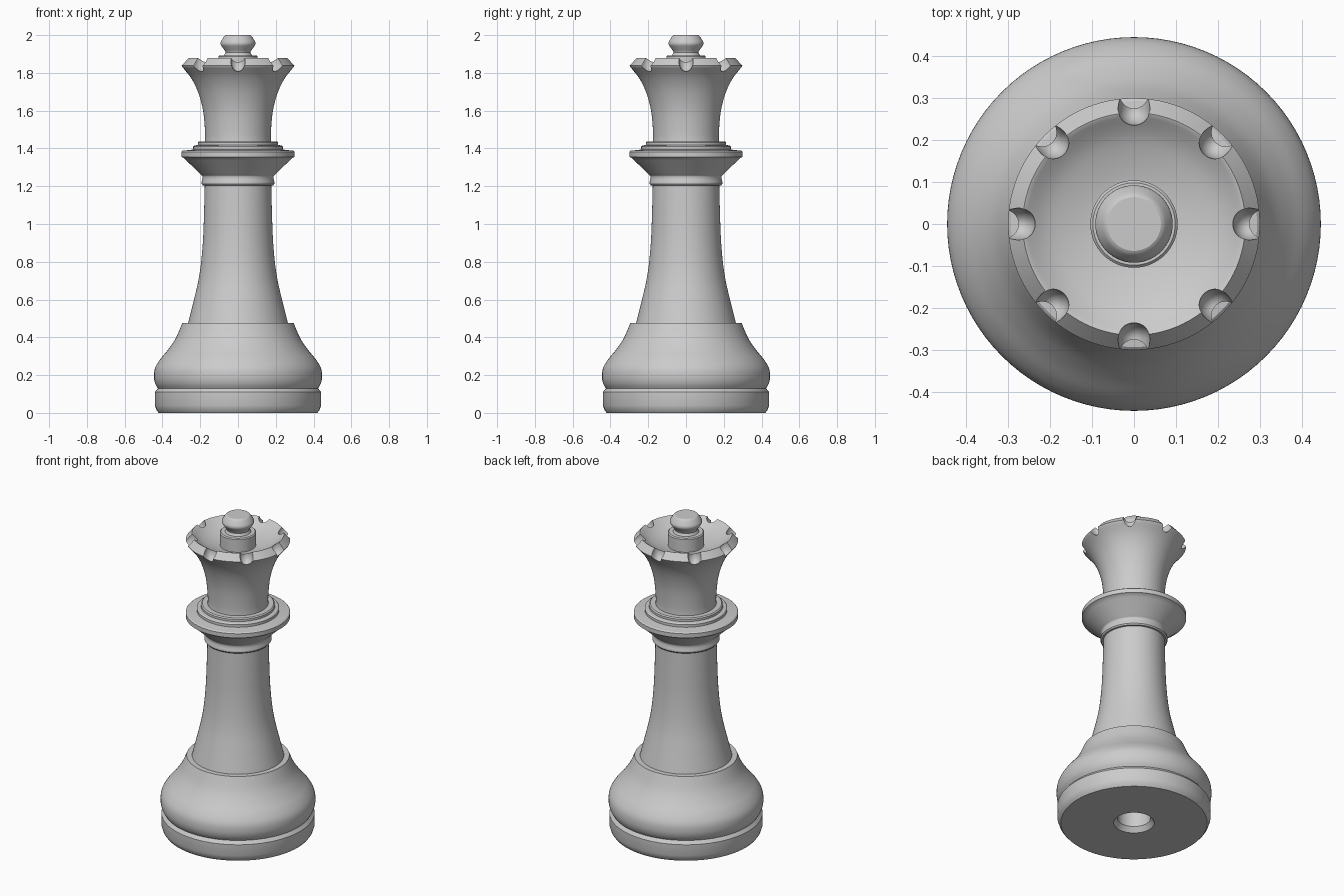
import bpy, bmesh
from math import sin, cos, pi, radians

cube = bpy.data.objects.get("Cube")
if cube:
    bpy.data.objects.remove(cube, do_unlink=True)

SEGMENTS = 96
grey = bpy.data.materials.new("satin grey")
grey.use_nodes = True
tone = (0.6, 0.6, 0.6, 1)
grey.diffuse_color = tone
grey.node_tree.nodes["Principled BSDF"].inputs["Base Color"].default_value = tone


def smooth(points, steps=5):
    """Catmull-Rom curve through the points of a profile."""
    p = [points[0]] + points + [points[-1]]
    out = []
    for a, b, c, d in zip(p, p[1:], p[2:], p[3:]):
        for s in range(steps):
            t = s / steps
            out.append(tuple(
                b[k] + 0.5 * t * (c[k] - a[k] + t * (2*a[k] - 5*b[k] + 4*c[k] - d[k]
                                  + t * (3 * (b[k] - c[k]) + d[k] - a[k])))
                for k in (0, 1)))
    return out + [points[-1]]


def lathe(name, profile, segments=SEGMENTS):
    """Revolve a (radius, height) profile around z."""
    bm = bmesh.new()
    rings = [[bm.verts.new((r * cos(2 * pi * i / segments), r * sin(2 * pi * i / segments), z))
              for i in range(segments)] for r, z in profile]
    for low, high in zip(rings, rings[1:]):
        for i in range(segments):
            j = (i + 1) % segments
            bm.faces.new((low[i], low[j], high[j], high[i]))
    bmesh.ops.remove_doubles(bm, verts=bm.verts, dist=1e-5)
    mesh = bpy.data.meshes.new(name)
    bm.to_mesh(mesh)
    bm.free()
    mesh.materials.append(grey)
    obj = bpy.data.objects.new(name, mesh)
    bpy.context.collection.objects.link(obj)
    return obj


def activate(obj):
    bpy.ops.object.select_all(action='DESELECT')
    obj.select_set(True)
    bpy.context.view_layer.objects.active = obj


# Foot disc with the countersunk hole underneath
foot = lathe("foot", [(0, 0.4), (0.095, 0.4), (0.095, 0.03), (0.117, 0), (0.42, 0),
                      (0.432, 0.015), (0.44, 0.04), (0.44, 0.11), (0.424, 0.13)])

# Swelling bell above the foot, with a ledge on top
bell = lathe("bell", smooth([(0.424, 0.13), (0.438, 0.155), (0.445, 0.19), (0.44, 0.235),
                             (0.415, 0.28), (0.37, 0.335), (0.33, 0.395), (0.295, 0.475)])
             + [(0.26, 0.475)])

# Tapering stem
stem = lathe("stem", smooth([(0.264, 0.475), (0.233, 0.6), (0.21, 0.7), (0.195, 0.8),
                             (0.185, 0.92), (0.18, 1.05), (0.176, 1.205)]))

# Flared collar with two stepped rings
collar = lathe("collar", [(0.174, 1.205), (0.187, 1.205), (0.193, 1.213)]
               + smooth([(0.193, 1.22), (0.188, 1.25), (0.205, 1.27), (0.288, 1.35)])
               + [(0.3, 1.355), (0.3, 1.382), (0.293, 1.388), (0.237, 1.394),
                  (0.237, 1.41), (0.23, 1.416), (0.212, 1.418), (0.212, 1.432),
                  (0.205, 1.438), (0.17, 1.438)])

# Hollow crown
crown = lathe("crown", [(0, 1.42)]
              + smooth([(0.176, 1.42), (0.174, 1.48), (0.185, 1.6), (0.212, 1.7),
                        (0.25, 1.775), (0.298, 1.833)])
              + [(0.3, 1.838), (0.265, 1.878)]
              + smooth([(0.262, 1.877), (0.2, 1.836), (0.1, 1.806), (0, 1.8)]))

# Eight round-ended notches cut into the crown rim
radius = 0.038
tip = [(radius * sin(a), -radius * cos(a)) for a in (pi / 2 * k / 8 for k in range(9))]
cutters = []
for k in range(8):
    angle = k * pi / 4
    cutter = lathe("notch_cutter", tip + [(radius, 0.12), (0, 0.12)], 32)
    cutter.location = (0.273 * cos(angle), 0.273 * sin(angle), 1.864)
    cutter.rotation_euler = (0, pi / 2, angle)
    cutter.scale.x = 1.5
    cutter.hide_render = True
    cutters.append(cutter)
    notch = crown.modifiers.new("notch", 'BOOLEAN')
    notch.operation = 'DIFFERENCE'
    notch.solver = 'EXACT'
    notch.object = cutter
bpy.context.view_layer.update()
activate(crown)
for notch in list(crown.modifiers):
    bpy.ops.object.modifier_apply(modifier=notch.name)
for cutter in cutters:
    bpy.data.objects.remove(cutter, do_unlink=True)

# Finial on a short pedestal
finial = lathe("finial", [(0.104, 1.79), (0.104, 1.887), (0.098, 1.893), (0.074, 1.893),
                          (0.07, 1.9), (0.066, 1.908)]
               + smooth([(0.068, 1.915), (0.089, 1.945), (0.092, 1.957), (0.089, 1.968),
                         (0.074, 1.992), (0.064, 2)], 4)
               + [(0, 2)])

# Smooth shading with crisp creases
for part in (foot, bell, stem, collar, crown, finial):
    activate(part)
    bpy.ops.object.shade_smooth_by_angle(angle=radians(27))
